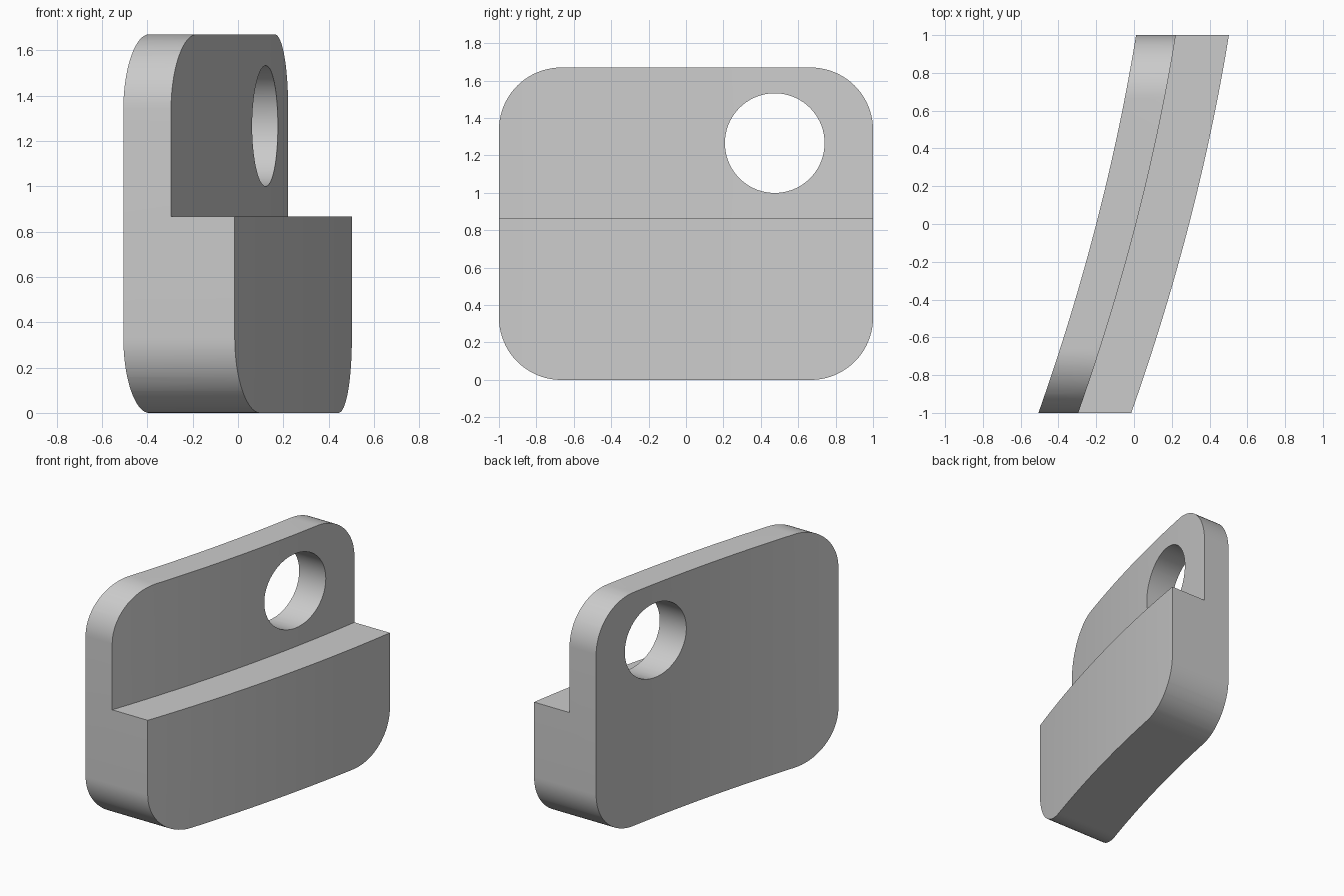
import bpy, bmesh, math

if "Cube" in bpy.data.objects:
    bpy.data.objects.remove(bpy.data.objects["Cube"], do_unlink=True)

HEIGHT, LEDGE, CORNER = 1.67, 0.866, 0.333
BACK, STEP, FRONT = -0.2475, -0.037, 0.244   # sideways offsets of the three curved faces
STATIONS = 44

grey = bpy.data.materials.new("plain_grey")
grey.use_nodes = True
colour = (0.6, 0.6, 0.6, 1)
grey.diffuse_color = colour
grey.node_tree.nodes["Principled BSDF"].inputs["Base Color"].default_value = colour


def loft(name, rings):
    """Closed solid through matching rings of points."""
    bm = bmesh.new()
    loops = [[bm.verts.new(p) for p in ring] for ring in rings]
    n = len(loops[0])
    for a, b in zip(loops, loops[1:]):
        for i in range(n):
            j = (i + 1) % n
            bm.faces.new((a[i], a[j], b[j], b[i]))
    bm.faces.new(loops[0])
    bm.faces.new(loops[-1])
    bmesh.ops.recalc_face_normals(bm, faces=bm.faces)
    mesh = bpy.data.meshes.new(name)
    bm.to_mesh(mesh)
    bm.free()
    mesh.materials.append(grey)
    obj = bpy.data.objects.new(name, mesh)
    bpy.context.collection.objects.link(obj)
    return obj


def arc(cy, cz, r, start, sweep, steps):
    return [(cy + r * math.cos(start + sweep * i / steps),
             cz + r * math.sin(start + sweep * i / steps)) for i in range(steps + 1)]


def sideways_prism(name, outline):
    return loft(name, [[(x, y, z) for y, z in outline] for x in (-1, 1)])


def cut(obj, cutter, operation):
    mod = obj.modifiers.new(operation.title(), "BOOLEAN")
    mod.operation, mod.solver, mod.object = operation, "EXACT", cutter
    bpy.context.view_layer.objects.active = obj
    bpy.ops.object.modifier_apply(modifier=mod.name)
    bpy.data.objects.remove(cutter, do_unlink=True)


# Stepped section swept along a gentle bow, a little oversize
section = [(BACK, -0.1), (FRONT, -0.1), (FRONT, LEDGE),
           (STEP, LEDGE), (STEP, HEIGHT + 0.1), (BACK, HEIGHT + 0.1)]
rings = []
for i in range(STATIONS + 1):
    y = 1.1 * (2 * i / STATIONS - 1)
    bow = 0.2585 * y + 0.0475 * (1 - y * y)
    rings.append([(x + bow, y, z) for x, z in section])
block = loft("curved_stepped_block", rings)

# Trim to the rounded side outline
outline = []
for k, (sy, top) in enumerate(((1, 1), (-1, 1), (-1, 0), (1, 0))):
    cz = HEIGHT - CORNER if top else CORNER
    outline += arc(sy * (1 - CORNER), cz, CORNER, k * math.pi / 2, math.pi / 2, 20)
cut(block, sideways_prism("outline_cutter", outline), "INTERSECT")

# Round hole through the thin wall
hole = arc(0.4745, 1.266, 0.2665, 0, math.tau, 72)[:-1]
cut(block, sideways_prism("hole_cutter", hole), "DIFFERENCE")

bpy.ops.object.select_all(action="DESELECT")
block.select_set(True)
bpy.context.view_layer.objects.active = block
bpy.ops.object.shade_smooth_by_angle(angle=math.radians(30))
